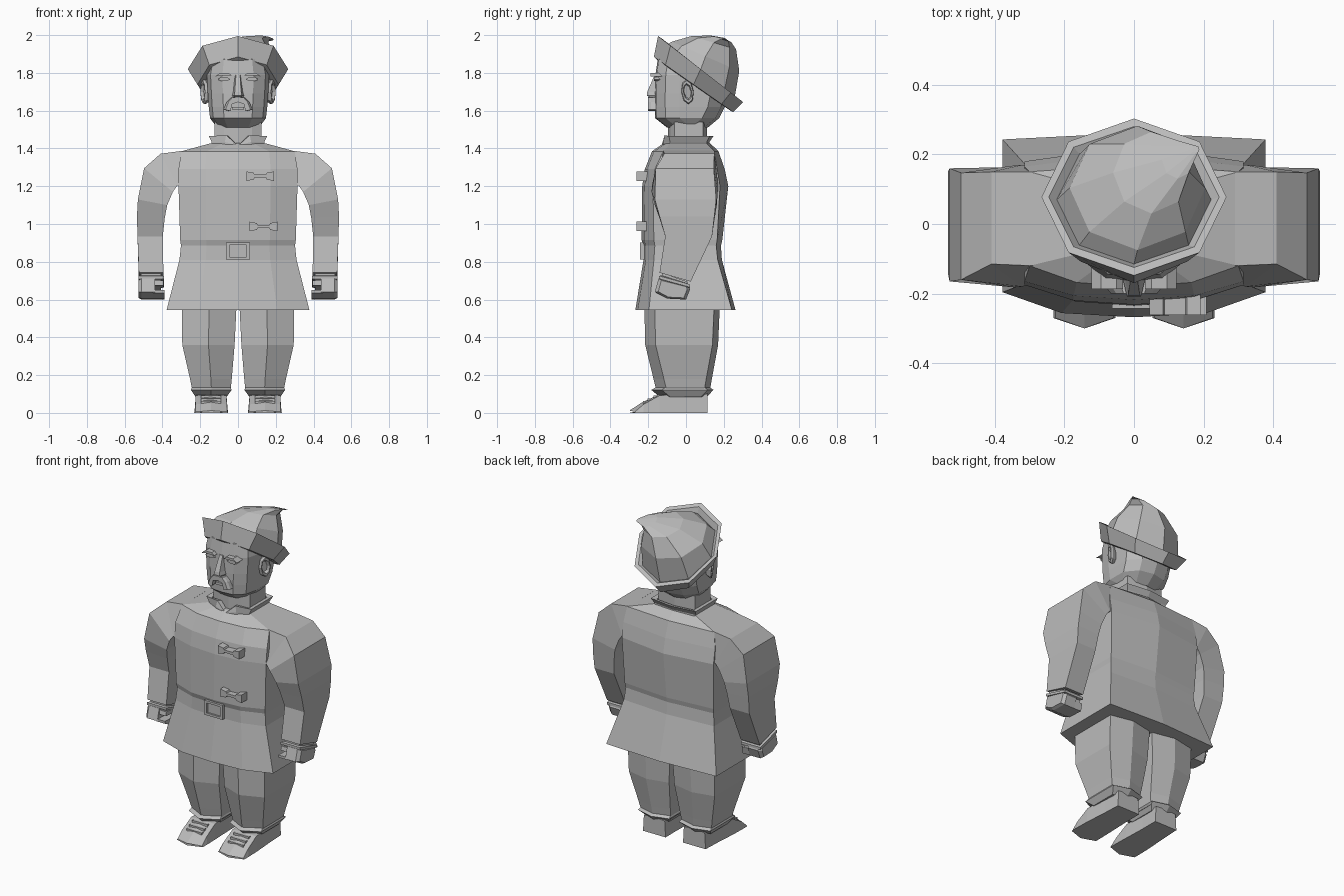
import bpy, bmesh, math
from mathutils import Vector

cube = bpy.data.objects.get("Cube")
if cube:
    bpy.data.objects.remove(cube, do_unlink=True)

grey = bpy.data.materials.new("plain_grey")
grey.use_nodes = True
COL = (0.5, 0.5, 0.5, 1)
grey.diffuse_color = COL
grey.node_tree.nodes["Principled BSDF"].inputs["Base Color"].default_value = COL


def finish(name, bm):
    bmesh.ops.recalc_face_normals(bm, faces=bm.faces[:])
    me = bpy.data.meshes.new(name)
    bm.to_mesh(me)
    bm.free()
    me.materials.append(grey)
    ob = bpy.data.objects.new(name, me)
    bpy.context.collection.objects.link(ob)
    return ob


def loft(name, rings, s=1):
    """Skin a list of equal point rings, capped at both ends; s=-1 mirrors in x."""
    bm = bmesh.new()
    vs = [[bm.verts.new((p[0] * s, p[1], p[2])) for p in r] for r in rings]
    n = len(vs[0])
    for a, b in zip(vs, vs[1:]):
        for i in range(n):
            j = (i + 1) % n
            bm.faces.new((a[i], a[j], b[j], b[i]))
    bm.faces.new(vs[0])
    bm.faces.new(vs[-1])
    return finish(name, bm)


def box(name, x, y, z, s=1):
    return loft(name, [[(a, y[0], z[0]), (a, y[1], z[0]), (a, y[1], z[1]), (a, y[0], z[1])]
                       for a in x], s)


def plate(name, pts, y0, y1, s=1):
    """Extrude an x-z outline along y."""
    return loft(name, [[(x, y, z) for x, z in pts] for y in (y0, y1)], s)


def body_ring(z, hx, fs, f, bs, b, m=0.55, dip=0, lift=0):
    """Symmetric 8-point section: hx half width, f/b centre front/back, fs/bs corners."""
    half = [(hx * m, f + 0.012, z + lift), (hx, fs, z), (hx, bs, z)]
    return ([(0, f, z - dip)] + half + [(0, b, z)]
            + [(-x, y, w) for x, y, w in reversed(half)])


# Coat with belted waist and flared skirt
loft("coat", [body_ring(*r) for r in [
    (0.545, .378, -.196, -.268, .243, .262),
    (0.81, .31, -.17, -.225, .168, .19),
    (0.885, .302, -.165, -.225, .16, .185),
    (0.915, .306, -.17, -.235, .165, .192),
    (1.20, .315, -.175, -.232, .18, .224),
    (1.29, .315, -.165, -.218, .165, .205),
    (1.385, .30, -.12, -.18, .15, .172),
    (1.43, .135, -.08, -.115, .105, .125)]])

# Collar with a notch at the front
loft("collar", [
    body_ring(1.41, .135, -.085, -.13, .11, .125, .5),
    body_ring(1.435, .14, -.085, -.13, .11, .125, .5, .02),
    body_ring(1.465, .155, -.09, -.125, .125, .145, .4, .05, .005),
    body_ring(1.46, .128, -.075, -.10, .105, .12, .4, .045, .005),
    body_ring(1.43, .12, -.07, -.09, .10, .11, .4, .02)])
loft("neck", [body_ring(z, .125, -.06, -.095, .09, .112, .6) for z in (1.40, 1.54)])

# Head: rows are z, half width, front, back
def head_ring(z, hx, f, b):
    half = [(hx * .5, f + .006, z), (hx * .88, f + .055, z), (hx, f + .13, z),
            (hx, b - .09, z), (hx * .6, b - .02, z)]
    return [(0, f, z)] + half + [(0, b, z)] + [(-x, y, w) for x, y, w in half[::-1]]


loft("head", [head_ring(*r) for r in [
    (1.51, .11, -.10, .115), (1.56, .148, -.163, .175), (1.62, .155, -.165, .205),
    (1.69, .16, -.165, .22), (1.79, .165, -.162, .225), (1.87, .15, -.15, .20),
    (1.91, .10, -.09, .16)]])

# Nose, moustache and lower lip
loft("nose", [[(-w, -.15, z), (-w * .6, y, z), (w * .6, y, z), (w, -.15, z)]
              for z, w, y in [(1.79, .018, -.166), (1.70, .028, -.205),
                              (1.68, .034, -.208), (1.665, .03, -.18)]])
arch = [(0, 1.672), (.035, 1.67), (.06, 1.645), (.078, 1.605), (.045, 1.598),
        (.038, 1.635), (0, 1.645)]
loft("moustache", [[(x * k, y, z) for x, z in arch + [(-x, z) for x, z in arch[-2:0:-1]]]
                   for y, k in ((-.14, 1), (-.185, 1), (-.2, .85))])
box("lower_lip", (-.032, .032), (-.175, -.15), (1.605, 1.62))

for s, side in ((1, "left"), (-1, "right")):
    # Brow and eye
    plate(side + "_brow", [(.032, 1.785), (.05, 1.80), (.095, 1.80), (.122, 1.78),
                           (.095, 1.787), (.05, 1.785)], -.187, -.11, s)
    plate(side + "_eye", [(.04, 1.765), (.06, 1.778), (.09, 1.778), (.108, 1.765),
                          (.09, 1.757), (.06, 1.757)], -.169, -.11, s)

    # Ear: oval shell with sunken centre
    def ear_ring(x, k):
        return [(x + .012 * math.sin(a), .008 + .033 * k * math.sin(a) - .005 * math.cos(a),
                 1.70 + .066 * k * math.cos(a)) for a in [i * math.pi / 4 for i in range(8)]]
    loft(side + "_ear", [ear_ring(.145, .75), ear_ring(.175, 1), ear_ring(.187, .9),
                         ear_ring(.187, .68), ear_ring(.17, .55)], s)

    # Sleeve: outer x, z, front y, back y, then inner x, z, front y, back y
    rows = [(.29, 1.388, -.12, .15, .29, 1.19, -.165, .165),
            (.41, 1.372, -.115, .15, .32, 1.205, -.18, .17),
            (.497, 1.295, -.16, .147, .345, 1.17, -.182, .168),
            (.53, 1.13, -.165, .16, .375, 1.10, -.165, .163),
            (.535, 1.04, -.14, .15, .388, 1.03, -.14, .152),
            (.532, .935, -.11, .138, .398, .935, -.11, .138)]
    rings = [[(a, c, b), (a, d, b), (e, h, f), (e, g, f)] for a, b, c, d, e, f, g, h in rows]
    rings.append([(.525, -.14, .742), (.525, .025, .695), (.395, .025, .695), (.395, -.14, .742)])
    loft(side + "_sleeve", rings, s)

    # Wrist and cuff band
    def wrist(d, g):
        x0, x1, y0, y1 = .395 - g, .525 + g, -.14 - g, .02 + g
        return [(x1, y0, .74 - d), (x1, y1, .695 - d), (x0, y1, .695 - d), (x0, y0, .74 - d)]
    loft(side + "_wrist", [wrist(0, -.012), wrist(.05, -.012)], s)
    loft(side + "_cuff", [wrist(.012, -.01), wrist(.015, .002), wrist(.03, .002),
                          wrist(.034, -.01)], s)

    # Fist: palm, curled fingers and thumb
    fist = [(-.145, .712), (.015, .672), (.022, .655), (.0, .60), (-.10, .605), (-.165, .64)]
    cy, cz = -.065, .65
    loft(side + "_palm", [[(x, cy + (y - cy) * k, cz + (z - cz) * k) for y, z in fist]
                          for x, k in ((.44, 1), (.51, 1), (.528, .82))], s)
    loft(side + "_fingers", [[(x, y, z) for y, z in
                              [(-.16, .65), (.01, .645), (0, .60), (-.10, .605), (-.16, .635)]]
                             for x in (.39, .45)], s)
    loft(side + "_thumb", [[(x, y, z) for y, z in
                            [(-.14, .70), (-.03, .69), (-.03, .665), (-.145, .675)]]
                           for x in (.395, .45)], s)

    # Trouser leg: z, inner x, outer x, front, back
    def leg_ring(z, xi, xo, f, b, g=0):
        m = (xi + xo) / 2
        return [(m, f - g, z), (xo + g, f + .055 - g, z), (xo + g, b - .03 + g, z),
                (m, b + g, z), (xi - g, b - .03 + g, z), (xi - g, f + .055 - g, z)]
    loft(side + "_trouser_leg", [leg_ring(*r) for r in [
        (.60, .005, .297, -.22, .178), (.545, .009, .297, -.22, .178),
        (.36, .018, .295, -.216, .17), (.18, .033, .254, -.172, .137),
        (.11, .04, .24, -.155, .125)]], s)
    loft(side + "_trouser_cuff", [leg_ring(.135, .04, .243, -.16, .127),
                                  leg_ring(.122, .04, .243, -.178, .14, .006),
                                  leg_ring(.085, .06, .225, -.14, .11)], s)

    # Shoe: y, inner x, outer x, top z, toe point advance
    loft(side + "_shoe", [[(xi, y, 0), ((xi + xo) / 2, y - t, 0), (xo, y, 0),
                           (xo - .006, y, h), ((xi + xo) / 2, y - t, h + .006), (xi + .006, y, h)]
                          for y, xi, xo, h, t in [(.115, .06, .215, .10, 0), (.0, .06, .22, .10, 0),
                                                  (-.14, .055, .23, .092, .005),
                                                  (-.225, .053, .232, .045, .015),
                                                  (-.27, .053, .232, .006, .03)]], s)
    for y, z in ((-.165, .088), (-.195, .072), (-.22, .057)):
        box(side + "_lace", (.09, .195), (y - .008, y + .008), (z - .02, z + .005), s)

# Toggles: thin bar with flared ends
for i, (x, z) in enumerate(((.118, 1.253), (.135, .987))):
    bow = [(-.073, .025), (-.035, .018), (-.03, .008), (.03, .008), (.035, .018), (.073, .025)]
    out = bow + [(a, -b) for a, b in bow[::-1]]
    plate(f"toggle_{i + 1}", [(x + a, z + b) for a, b in out], -.262, -.19)

# Belt buckle with raised rim
def rect(w, h, y):
    return [(a * w, y, .857 + b * h) for a, b in ((-1, -1), (1, -1), (1, 1), (-1, 1))]


loft("buckle", [rect(.063, .045, -.2), rect(.063, .045, -.243), rect(.045, .031, -.243),
                rect(.045, .031, -.232)])

# Tilted octagonal brim flowing into a soft crown that flops to the back left
def hat_ring(fy, fz, by, bz, rx, cx=0):
    c = Vector((cx, (fy + by) / 2, (fz + bz) / 2))
    u = Vector((0, (by - fy) / 2, (bz - fz) / 2))
    return [tuple(c + u * math.cos(i * math.pi / 4) + Vector((rx * math.sin(i * math.pi / 4), 0, 0)))
            for i in range(8)]


loft("hat", [hat_ring(-.155, 1.87, .235, 1.60, .195),
             hat_ring(-.17, 1.885, .25, 1.592, .215),
             hat_ring(-.148, 1.995, .303, 1.645, .266),
             hat_ring(-.125, 1.98, .28, 1.66, .245),
             hat_ring(-.115, 1.94, .255, 1.655, .222),
             hat_ring(-.075, 1.965, .282, 1.81, .195, .01),
             hat_ring(.03, 1.995, .265, 1.925, .11, .05),
             hat_ring(.13, 1.998, .24, 1.962, .045, .125),
             hat_ring(.205, 1.985, .225, 1.97, .01, .178)])
